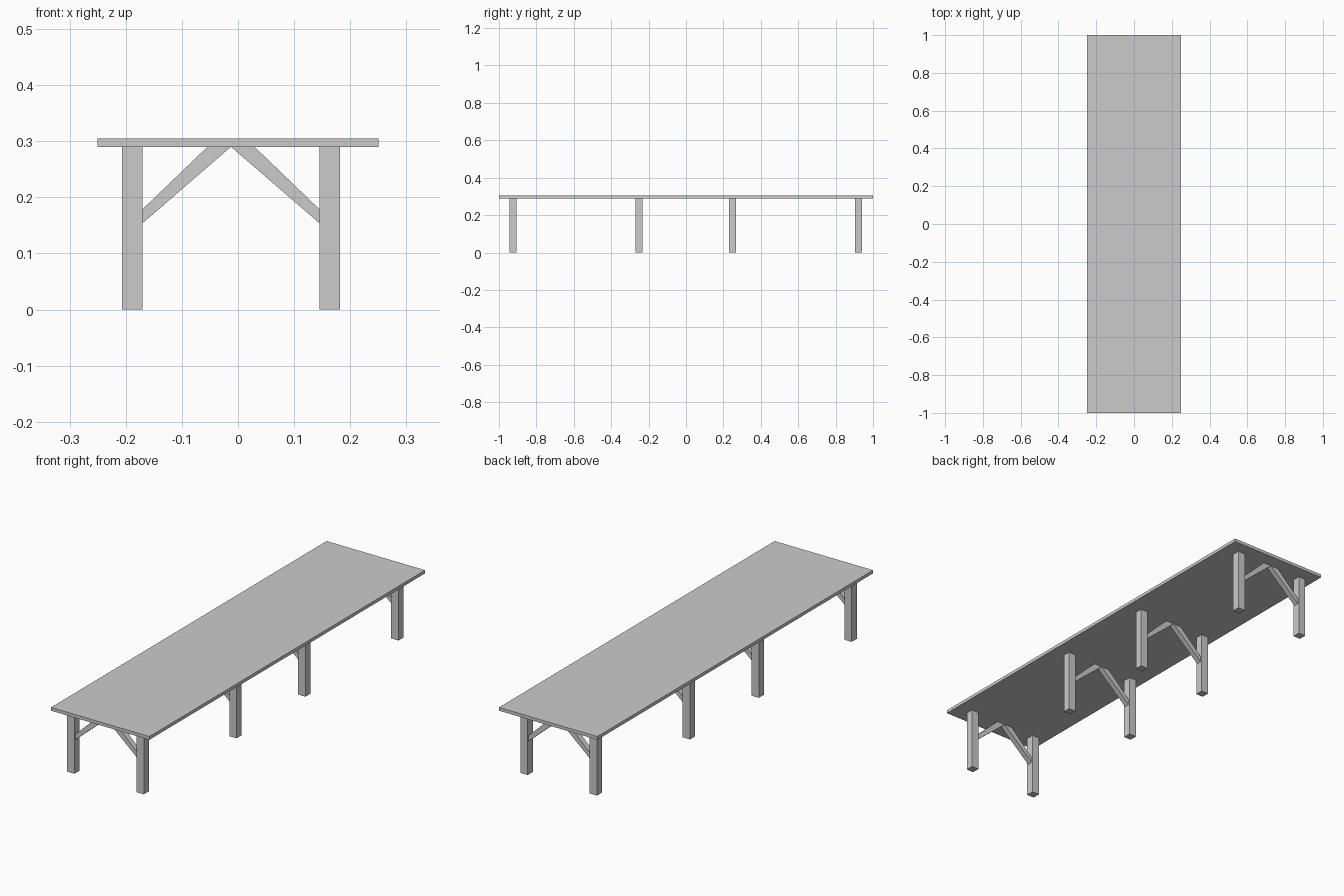
import bpy

if "Cube" in bpy.data.objects:
    bpy.data.objects.remove(bpy.data.objects["Cube"])

TOP_Z, UNDER_Z = 0.305, 0.29
LEG_W = 0.037
BRACE_T = 0.025


def prism(name, profile, y, depth):
    """Extrude an x-z outline along y, centred on y."""
    n = len(profile)
    verts = [(x, y + s * depth / 2, z) for s in (-1, 1) for x, z in profile]
    faces = [tuple(range(n)), tuple(range(2 * n - 1, n - 1, -1))]
    faces += [(i, i + n, (i + 1) % n + n, (i + 1) % n) for i in range(n)]
    mesh = bpy.data.meshes.new(name)
    mesh.from_pydata(verts, [], faces)
    obj = bpy.data.objects.new(name, mesh)
    bpy.context.collection.objects.link(obj)
    return obj


def rect(x0, x1, z0, z1):
    return [(x0, z0), (x1, z0), (x1, z1), (x0, z1)]


# Table top
prism("table_top", rect(-0.25, 0.25, UNDER_Z, TOP_Z), 0, 2.0)

# Four trestles: two legs and two diagonal braces, mirrored about x = mid
mid = -0.0125
for i, y in enumerate((-0.925, -0.252, 0.248, 0.923), 1):
    for side, s in (("left", -1), ("right", 1)):
        def outline(points):
            pts = [(mid + s * x, z) for x, z in points]
            return pts if s > 0 else pts[::-1]
        prism(f"{side}_leg_{i}",
              outline(rect(0.1575, 0.1575 + LEG_W, 0, UNDER_Z)), y, LEG_W)
        prism(f"{side}_brace_{i}",
              outline([(0.1575, 0.154), (0.1575, 0.179),
                       (0.042, UNDER_Z), (0.0, UNDER_Z)][::-1]), y, BRACE_T)
